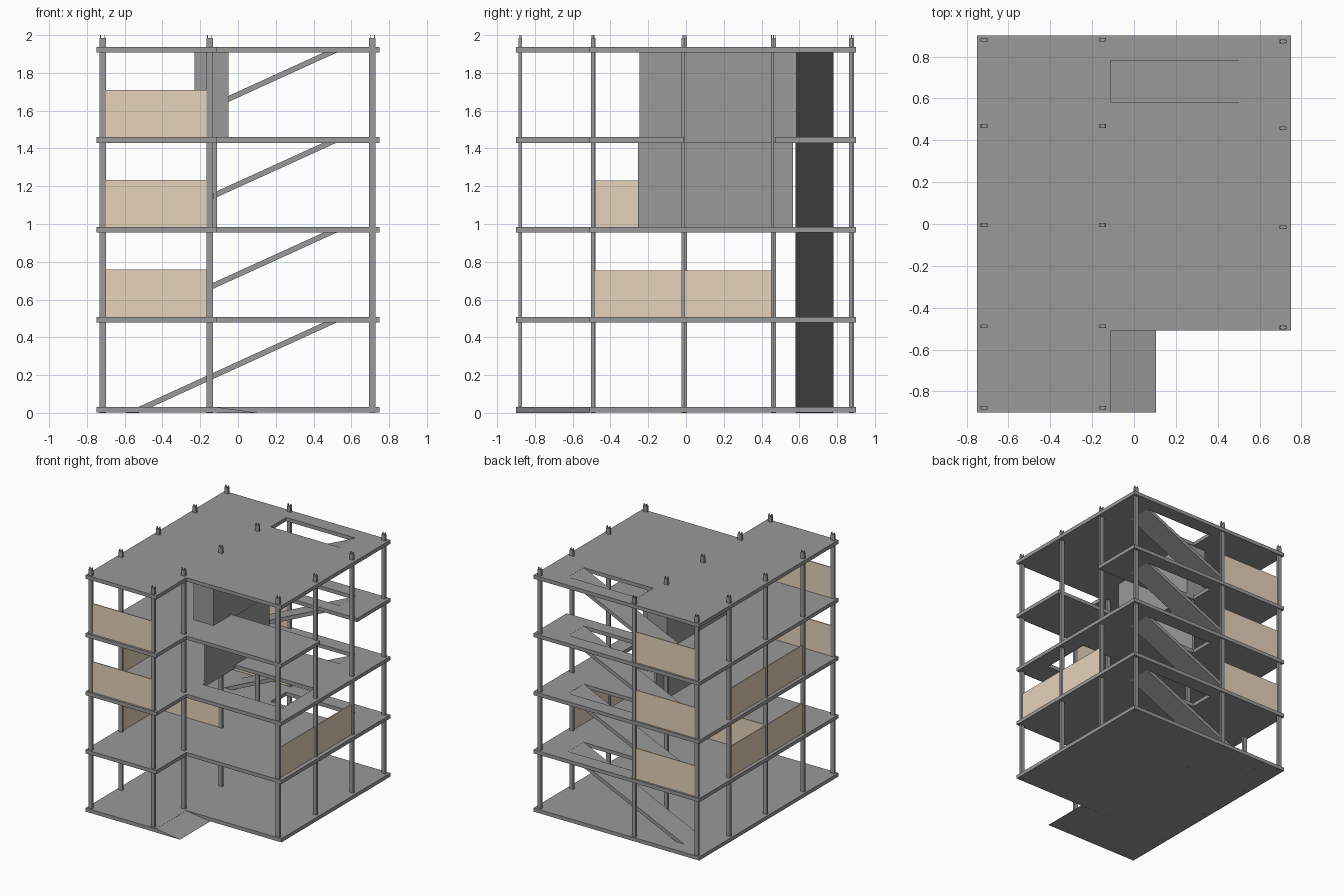
import bpy, bmesh

if "Cube" in bpy.data.objects:
    bpy.data.objects.remove(bpy.data.objects["Cube"])

BASES = [0.0, 0.478, 0.954, 1.43, 1.907]   # underside of every slab
T = 0.03                                   # slab thickness


def material(name, rgb):
    m = bpy.data.materials.new(name)
    m.diffuse_color = (*rgb, 1)
    m.use_nodes = True
    m.node_tree.nodes["Principled BSDF"].inputs["Base Color"].default_value = m.diffuse_color
    return m


beige = material("beige_infill", (0.79, 0.65, 0.50))
concrete = material("dark_concrete", (0.32, 0.32, 0.32))


def finish(name, bm, mat=concrete):
    bmesh.ops.recalc_face_normals(bm, faces=bm.faces)
    me = bpy.data.meshes.new(name)
    bm.to_mesh(me)
    bm.free()
    ob = bpy.data.objects.new(name, me)
    bpy.context.collection.objects.link(ob)
    me.materials.append(mat)
    return ob


def add_box(bm, x0, x1, y0, y1, z0, z1):
    vs = bmesh.ops.create_cube(bm, size=1)["verts"]
    for v in vs:
        v.co = (x1 if v.co.x > 0 else x0, y1 if v.co.y > 0 else y0, z1 if v.co.z > 0 else z0)


def box(name, *dims, mat=concrete):
    bm = bmesh.new()
    add_box(bm, *dims)
    return finish(name, bm, mat)


def extrude(bm, faces, vec):
    ext = bmesh.ops.extrude_face_region(bm, geom=faces)["geom"]
    bmesh.ops.translate(bm, vec=vec, verts=[g for g in ext if isinstance(g, bmesh.types.BMVert)])


def prism(name, profile, y0, y1):
    # extrude an x-z profile along y
    bm = bmesh.new()
    f = bm.faces.new([bm.verts.new((x, y0, z)) for x, z in profile])
    extrude(bm, [f], (0, y1 - y0, 0))
    return finish(name, bm)


def slab(name, z, holes):
    # L-shaped plate with rectangular openings (x0, x1, y0, y1)
    cuts = [(-0.11, 0.75, -0.9, -0.51)] + holes
    xs = sorted({-0.75, 0.75} | {v for c in cuts for v in c[:2]})
    ys = sorted({-0.9, 0.9} | {v for c in cuts for v in c[2:]})
    bm = bmesh.new()
    for xa, xb in zip(xs, xs[1:]):
        for ya, yb in zip(ys, ys[1:]):
            cx, cy = (xa + xb) / 2, (ya + yb) / 2
            if not any(c[0] < cx < c[1] and c[2] < cy < c[3] for c in cuts):
                bm.faces.new([bm.verts.new((x, y, z)) for x, y in ((xa, ya), (xb, ya), (xb, yb), (xa, yb))])
    bmesh.ops.remove_doubles(bm, verts=bm.verts, dist=1e-5)
    extrude(bm, bm.faces[:], (0, 0, T))
    return finish(name, bm)


# floor slabs with stair openings, an inner void and an edge notch
stair_hole = (-0.11, 0.52, 0.58, 0.78)
extra = {2: [(-0.11, 0.61, -0.3, 0.12)], 3: [(-0.05, 0.75, -0.01, 0.47)]}
for i, z in enumerate(BASES):
    slab(f"floor_slab_{i}", z + (0 if i else 0.001), ([stair_hole] if i else []) + extra.get(i, []))

# entrance ramp beside the front wing
prism("entrance_ramp", [(-0.11, 0), (0.105, 0), (-0.11, T)], -0.9, -0.51)

# straight stair ramps, flush with the slab above
for i, z in enumerate(BASES[:-1]):
    top = BASES[i + 1] + T - 0.001
    prism(f"stair_ramp_{i}", [(-0.595, z), (-0.525, z), (0.585, top), (0.515, top)], 0.58, 0.78)

# columns with starter bars above the roof
left_y = (-0.878, -0.488, -0.005, 0.468, 0.88)
right_y = (-0.494, -0.015, 0.458, 0.872)
spots = [(x, y) for x in (-0.717, -0.15) for y in left_y] + [(0.711, y) for y in right_y]
for n, (x, y) in enumerate(spots):
    bm = bmesh.new()
    add_box(bm, x - 0.017, x + 0.017, y - 0.009, y + 0.009, 0, 1.985)
    for sx in (-1, 1):
        for sy in (-1, 1):
            bx, by = x + sx * 0.011, y + sy * 0.005
            add_box(bm, bx - 0.002, bx + 0.002, by - 0.002, by + 0.002, 1.98, 2.0)
    finish(f"column_{n}", bm)

# core walls on the two upper storeys
box("core_wall_lower", -0.13, -0.11, -0.255, 0.567, BASES[2] + T, BASES[3])
box("core_upper", -0.23, -0.05, -0.245, 0.575, BASES[3], BASES[4])


# beige half-height infill panels
def panel_x(name, level, y):
    z = BASES[level] + T
    box(name, -0.7, -0.165, y - 0.004, y + 0.004, z, z + 0.25, mat=beige)


def panel_y(name, level, x, y0, y1):
    z = BASES[level] + T
    box(name, x - 0.004, x + 0.004, y0, y1, z, z + 0.247, mat=beige)


for lv in (1, 2, 3):
    panel_x(f"back_panel_{lv}", lv, 0.88)
for lv in (2, 3):
    panel_x(f"front_panel_{lv}", lv, -0.878)
panel_x("inner_panel", 1, -0.005)
for lv in (1, 2):
    panel_y(f"left_panel_front_{lv}", lv, -0.717, -0.479, -0.014)
    panel_y(f"left_panel_back_{lv}", lv, -0.717, 0.004, 0.459)
panel_y("right_panel_front", 1, 0.711, -0.485, -0.024)
panel_y("right_panel_back", 1, 0.711, -0.006, 0.449)
